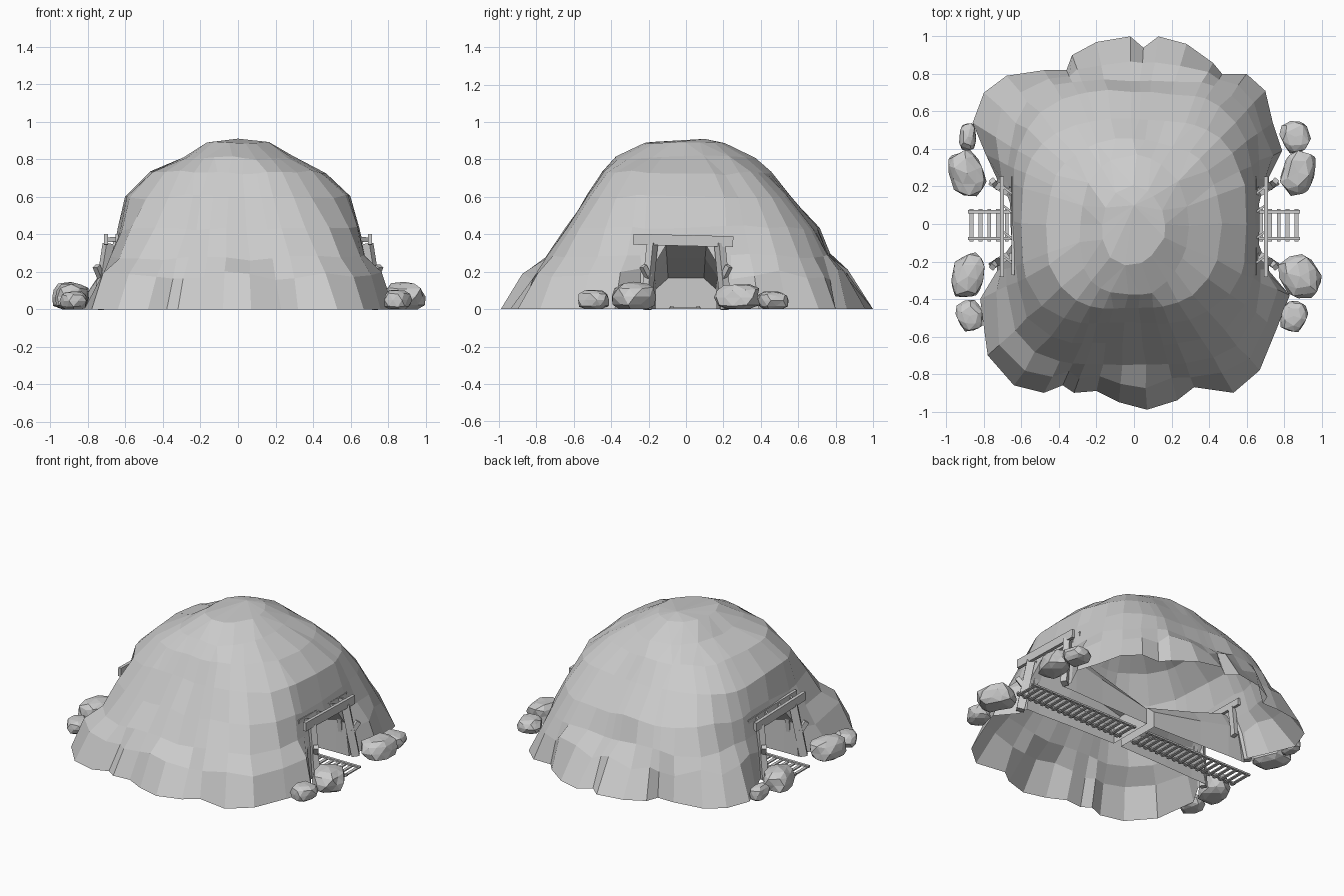
import bpy, bmesh, math, random
from mathutils import Vector, Matrix, noise

if "Cube" in bpy.data.objects:
    bpy.data.objects.remove(bpy.data.objects["Cube"])

random.seed(4)


def make_object(name, bm):
    bmesh.ops.recalc_face_normals(bm, faces=bm.faces)
    me = bpy.data.meshes.new(name)
    bm.to_mesh(me)
    bm.free()
    ob = bpy.data.objects.new(name, me)
    bpy.context.collection.objects.link(ob)
    return ob


def add_box(bm, center, size, rot=None):
    m = Matrix.Translation(center) @ (rot or Matrix()) @ Matrix.Diagonal((*size, 1))
    bmesh.ops.create_cube(bm, size=1, matrix=m)


def add_plank(bm, p, q, w, t):
    # squared timber between two points
    p, q = Vector(p), Vector(q)
    d = q - p
    rot = d.to_track_quat('Z', 'Y').to_matrix().to_4x4()
    add_box(bm, (p + q) / 2, (w, t, d.length), rot)


def loft(bm, rings):
    for r, s in zip(rings, rings[1:]):
        n = len(r)
        for i in range(n):
            bm.faces.new((r[i], r[(i + 1) % n], s[(i + 1) % n], s[i]))


# Hill: scalloped ground outline, then boxy contours rising to a knobbly crown
outline = [(.72, 0), (.72, .25), (.79, .39), (.74, .54), (.70, .71), (.60, .80), (.47, .80),
           (.42, .86), (.28, .96), (.13, 1), (.05, .94), (-.02, 1), (-.20, .97), (-.33, .90),
           (-.36, .82), (-.48, .82), (-.68, .79), (-.80, .70), (-.86, .54), (-.79, .37),
           (-.73, .24), (-.73, 0), (-.73, -.25), (-.82, -.40), (-.78, -.70), (-.64, -.86),
           (-.48, -.90), (-.38, -.86), (-.32, -.90), (-.20, -.89), (-.08, -.95), (.07, -.99),
           (.23, -.94), (.32, -.87), (.53, -.90), (.67, -.78), (.76, -.56), (.83, -.38), (.72, -.25)]
# height, half width, front depth, back depth, power
contours = [(.28, .68, .75, .77, 4), (.43, .64, .64, .70, 3.6), (.60, .60, .53, .56, 3.1),
            (.73, .47, .45, .45, 2.6), (.81, .29, .37, .36, 2.3), (.89, .17, .22, .20, 2.3)]


def contour_point(p, c):
    z, a, f, b, n = c
    d = Vector(p).normalized()
    depth = b if d.y > 0 else f
    n += .5 if d.x < 0 and d.y < 0 else -.15  # fuller front-left shoulder
    r = (abs(d.x / a) ** n + abs(d.y / depth) ** n) ** (-1 / n)
    r = min(r, Vector(p).length * .97)
    return d * r


bm = bmesh.new()
rings = [[bm.verts.new((x, y, 0)) for x, y in outline]]
ring = []
for p in outline:  # shoulder of the boulder skirt
    v = Vector(p).lerp(contour_point(p, contours[0]), random.uniform(.4, .65))
    ring.append(bm.verts.new((v.x, v.y, random.uniform(.15, .22))))
rings.append(ring)
for k, c in enumerate(contours):
    ring = []
    for p in outline:
        v = contour_point(p, c).to_3d()
        v.z = c[0]
        v += noise.noise_vector(v * 5) * Vector((.02, .02, .03 if k < 5 else .008))
        ring.append(bm.verts.new(v))
    rings.append(ring)
loft(bm, rings)
crown = bm.verts.new((.0, .1, .91))
top = rings[-1]
for i in range(len(top)):
    bm.faces.new((top[i], top[(i + 1) % len(top)], crown))
bm.faces.new(rings[0][::-1])
# merge the slivers near the crown into larger facets
for r, dist in ((rings[-1], .06), (rings[-2], .055), (rings[-3], .05)):
    bmesh.ops.remove_doubles(bm, verts=[v for v in r if v.is_valid], dist=dist)
hill = make_object("hill", bm)

# Tunnel cutters: arched mouths sinking to a low end wall
for s in (1, -1):
    bm = bmesh.new()
    sections = []
    for x, w, h in ((1.1, .18, .34), (.62, .18, .34), (.40, .17, .27), (.03, .16, .165)):
        prof = [(-w, -.1), (-w, h * .65), (-w * .6, h), (w * .6, h), (w, h * .65), (w, -.1)]
        sections.append([bm.verts.new((s * x, y, z)) for y, z in prof])
    loft(bm, sections)
    bm.faces.new(sections[0])
    bm.faces.new(sections[-1])
    cutter = make_object("tunnel_cutter", bm)
    cutter.hide_render = True
    mod = hill.modifiers.new("tunnel", 'BOOLEAN')
    mod.operation = 'DIFFERENCE'
    mod.solver = 'EXACT'
    mod.object = cutter
    bpy.context.view_layer.objects.active = hill
    bpy.ops.object.modifier_apply(modifier=mod.name)
    bpy.data.objects.remove(cutter)

# Open the underside so the hill is a hollow shell
bm = bmesh.new()
bm.from_mesh(hill.data)
under = [f for f in bm.faces if all(v.co.z < .002 for v in f.verts)]
bmesh.ops.delete(bm, geom=under, context='FACES')
bm.to_mesh(hill.data)
bm.free()

for s, side in ((1, "right"), (-1, "left")):
    # Timber portal: leaning posts, paired lintels, cross blocks and braces
    bm = bmesh.new()
    for y in (-1, 1):
        add_plank(bm, (s * .745, y * .215, 0), (s * .69, y * .18, .35), .04, .05)
        add_plank(bm, (s * .65, y * .20, .15), (s * .65, y * .175, .36), .03, .04)
        add_plank(bm, (s * .73, y * .20, .17), (s * .755, y * .23, .23), .03, .03)
    add_box(bm, (s * .703, -.015, .367), (.022, .535, .058), Matrix.Rotation(-.025, 4, 'X'))
    add_box(bm, (s * .645, -.01, .375), (.018, .525, .045), Matrix.Rotation(-.015, 4, 'X'))
    for y in (-.19, -.06, .08, .18):
        add_plank(bm, (s * .64, y - .025, .375), (s * .70, y + .02, .37), .012, .025)
    make_object(side + "_portal", bm)

    # Rails and sleepers
    bm = bmesh.new()
    for y in (-.077, .065):
        add_box(bm, (s * .465, y, .011), (.84, .018, .012))
    for i in range(18):
        add_box(bm, (s * (.07 + i * .0468), -.006, .004), (.02, .172, .008))
    make_object(side + "_track", bm)

# Boulders beside the entrances: x, y, half sizes, height, turn
rocks = [(.875, .275, .092, .12, .14, -.3), (.86, .465, .075, .085, .10, .3),
         (.885, -.28, .10, .12, .15, .5), (.85, -.49, .07, .085, .11, -.3),
         (-.89, .27, .095, .125, .145, .4), (-.885, .465, .045, .075, .10, 0),
         (-.885, -.28, .085, .125, .145, -.3), (-.875, -.49, .07, .08, .10, .3)]
for x, y, a, b, h, turn in rocks:
    bm = bmesh.new()
    bmesh.ops.create_icosphere(bm, subdivisions=2, radius=1)
    for v in bm.verts:
        k = random.uniform(.9, 1.1)
        # squash towards a blocky shape and flatten on the ground
        co = Vector([math.copysign(abs(c) ** .8, c) for c in v.co]) * k
        p = Matrix.Rotation(turn, 2) @ Vector((co.x * a, co.y * b))
        v.co = (min(1, max(-1, x + p.x)), y + p.y, max(0, h * (.45 + co.z * .52)))
    make_object("boulder", bm)
